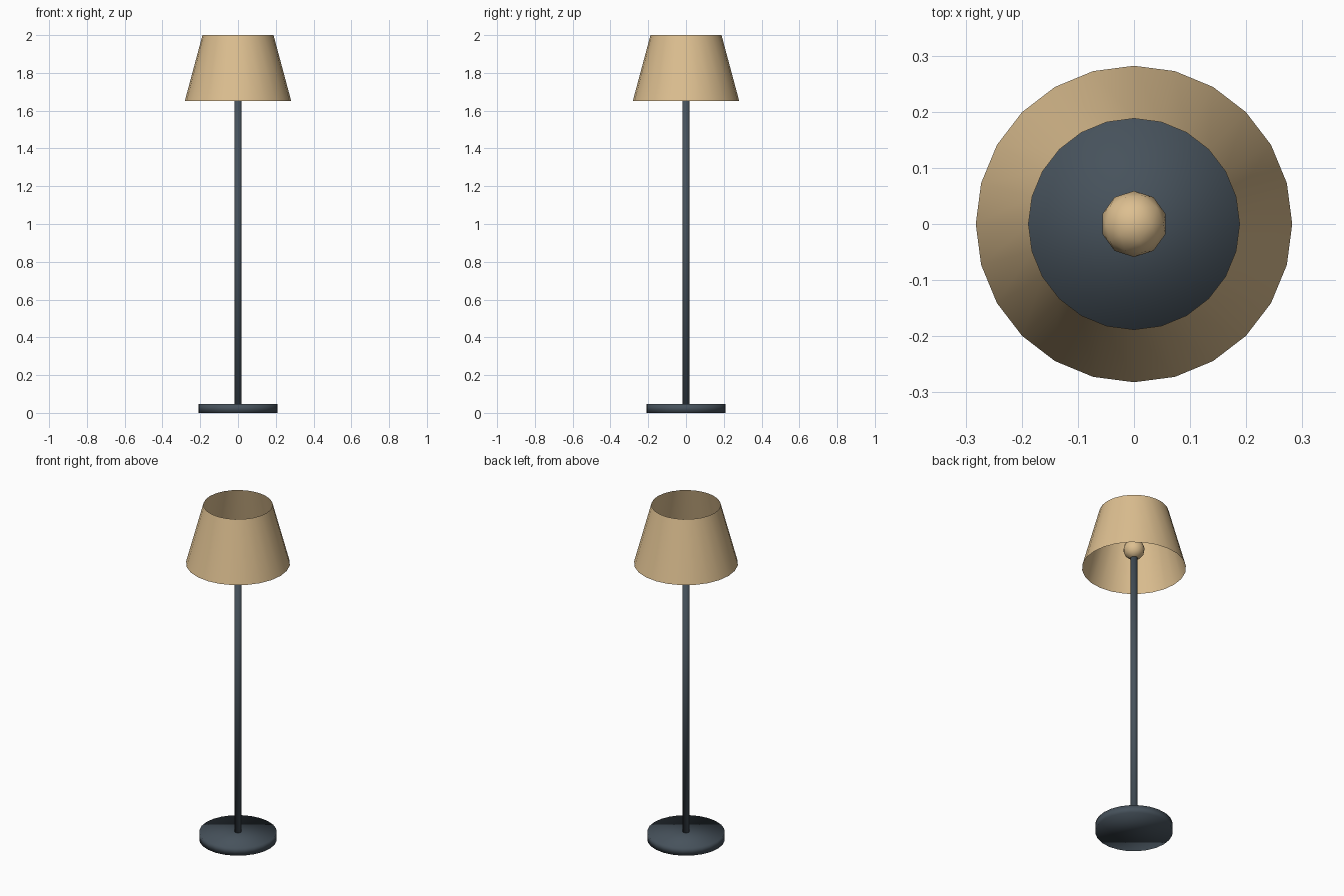
import bpy

cube = bpy.data.objects.get("Cube")
if cube:
    bpy.data.objects.remove(cube, do_unlink=True)


def make_material(name, color):
    mat = bpy.data.materials.new(name)
    mat.use_nodes = True
    mat.diffuse_color = (*color, 1)
    mat.node_tree.nodes["Principled BSDF"].inputs["Base Color"].default_value = (*color, 1)
    return mat


dark_metal = make_material("dark slate metal", (0.062, 0.084, 0.106))
warm_fabric = make_material("warm tan fabric", (0.72, 0.52, 0.28))


def finish(name, mat):
    obj = bpy.context.object
    obj.name = name
    obj.data.materials.append(mat)
    bpy.ops.object.shade_smooth()
    return obj


def tapered_tube(name, mat, sides, bottom_radius, top_radius, bottom, top, caps="NGON"):
    bpy.ops.mesh.primitive_cone_add(
        vertices=sides, radius1=bottom_radius, radius2=top_radius,
        depth=top - bottom, location=(0, 0, (bottom + top) / 2), end_fill_type=caps)
    return finish(name, mat)


# Round foot and slender stem
tapered_tube("base", dark_metal, 24, 0.21, 0.21, 0, 0.047)
tapered_tube("pole", dark_metal, 12, 0.019, 0.019, 0.04, 1.72)

# Open shade, a single thin surface
tapered_tube("lampshade", warm_fabric, 24, 0.282, 0.188, 1.65, 2, caps="NOTHING")

# Bulb on top of the stem
bpy.ops.mesh.primitive_ico_sphere_add(subdivisions=2, radius=0.059, location=(0, 0, 1.765))
finish("bulb", warm_fabric)
